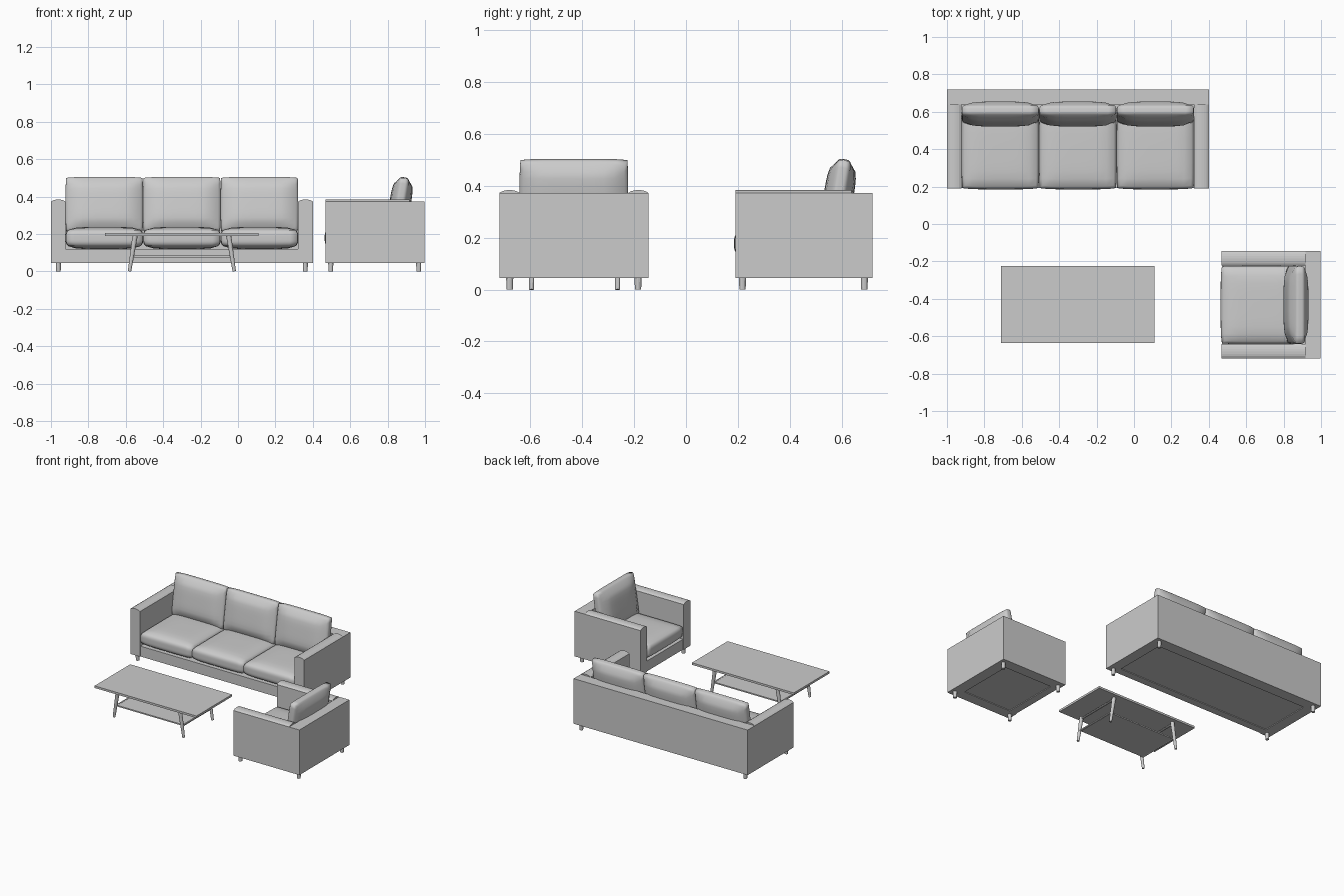
import bpy, bmesh, math
from mathutils import Matrix, Vector

if "Cube" in bpy.data.objects:
    bpy.data.objects.remove(bpy.data.objects["Cube"])


def add(name, bm, M=Matrix(), smooth=False):
    bmesh.ops.recalc_face_normals(bm, faces=bm.faces)
    me = bpy.data.meshes.new(name)
    bm.to_mesh(me)
    bm.free()
    me.transform(M)
    ob = bpy.data.objects.new(name, me)
    bpy.context.collection.objects.link(ob)
    for p in me.polygons:
        p.use_smooth = smooth
    return ob


def box(name, lo, hi, M=Matrix()):
    lo, hi = Vector(lo), Vector(hi)
    bm = bmesh.new()
    bmesh.ops.create_cube(bm, size=1)
    for v in bm.verts:
        v.co = (lo + hi) / 2 + v.co * (hi - lo)
    return add(name, bm, M)


def rod(name, p, q, r1, r2, M=Matrix(), sides=12):
    p, q = Vector(p), Vector(q)
    d = q - p
    bm = bmesh.new()
    bmesh.ops.create_cone(bm, cap_ends=True, segments=sides, radius1=r1,
                          radius2=r2, depth=d.length)
    R = d.to_track_quat('Z', 'Y').to_matrix().to_4x4()
    return add(name, bm, M @ Matrix.Translation((p + q) / 2) @ R)


def arm(name, x0, x1, depth, M):
    # Upright panel with a gently crowned top
    n = 6
    prof = [(x0, 0.045), (x1, 0.045)]
    for i in range(n + 1):
        t = i / n
        prof.append((x1 + (x0 - x1) * t, 0.373 + 0.011 * math.sin(math.pi * t) ** 0.6
                     if 0 < i < n else 0.373))
    bm = bmesh.new()
    f = bm.faces.new([bm.verts.new((x, 0, z)) for x, z in prof])
    r = bmesh.ops.extrude_face_region(bm, geom=[f])
    for v in r['geom']:
        if isinstance(v, bmesh.types.BMVert):
            v.co.y = depth
    return add(name, bm, M)


def cushion(name, size, edge, M):
    # Padded block: thick in the middle, thinner at the border, rounded rim
    bm = bmesh.new()
    bmesh.ops.create_cube(bm, size=2)
    bmesh.ops.subdivide_edges(bm, edges=bm.edges, cuts=9, use_grid_fill=True)
    hx, hy, hz = (s / 2 for s in size)
    for v in bm.verts:
        u, w, t = v.co
        puff = ((1 - u ** 4) * (1 - w ** 4)) ** 0.6
        rim = 0.015 * t ** 4
        x = u * (hx - rim) * (1 - 0.015 * w ** 4)
        y = w * (hy - rim) * (1 - 0.03 * u ** 6)
        v.co = (x, y, t * hz * (edge + (1 - edge) * puff))
    return add(name, bm, M, True)


def seating(name, width, seats, M):
    h, a, d = width / 2, 0.078, 0.53
    inner = h - a
    # Frame
    for s, side in ((-1, "left"), (1, "right")):
        x0, x1 = sorted((s * h, s * inner))
        arm(f"{name}_{side}_arm", x0, x1, 0.448, M)
    box(f"{name}_back", (-h, 0.448, 0.045), (h, d, 0.373), M)
    box(f"{name}_front_rail", (-inner, 0.005, 0.045), (inner, 0.06, 0.12), M)
    box(f"{name}_deck", (-inner, 0.06, 0.05), (inner, 0.448, 0.12), M)
    # Legs
    for x in (-h + 0.04, h - 0.04):
        for y, end in ((0.028, "front"), (0.498, "back")):
            rod(f"{name}_{end}_leg", (x, y, 0), (x, y, 0.05), 0.012, 0.014, M)
    # Cushions
    w = 2 * inner / seats
    for i in range(seats):
        x = -inner + w * (i + 0.5)
        cushion(f"{name}_seat_cushion", (w, 0.435, 0.118), 0.74,
                M @ Matrix.Translation((x, 0.213, 0.178)))
        tilt = Matrix.Rotation(math.radians(81), 4, 'X')
        cushion(f"{name}_back_cushion", (w, 0.295, 0.115), 0.5,
                M @ Matrix.Translation((x, 0.398, 0.357)) @ tilt)


seating("sofa", 1.4, 3, Matrix.Translation((-0.3, 0.19, 0)))
seating("armchair", 0.575, 1, Matrix.Translation((0.468, -0.4325, 0))
        @ Matrix.Rotation(-math.pi / 2, 4, 'Z'))

# Coffee table
T = Matrix.Translation((-0.3, -0.43, 0))
box("table_top", (-0.41, -0.205, 0.19), (0.41, 0.205, 0.205), T)
box("table_shelf", (-0.262, -0.155, 0.075), (0.262, 0.155, 0.084), T)
for s in (-1, 1):
    for y in (-0.166, 0.166):
        rod("table_leg", (s * 0.28, y, 0), (s * 0.25, y, 0.192), 0.009, 0.014, T)
    for z, x in ((0.08, 0.267), (0.178, 0.252)):
        rod("table_rung", (s * x, -0.166, z), (s * x, 0.166, z), 0.007, 0.007, T, 8)
